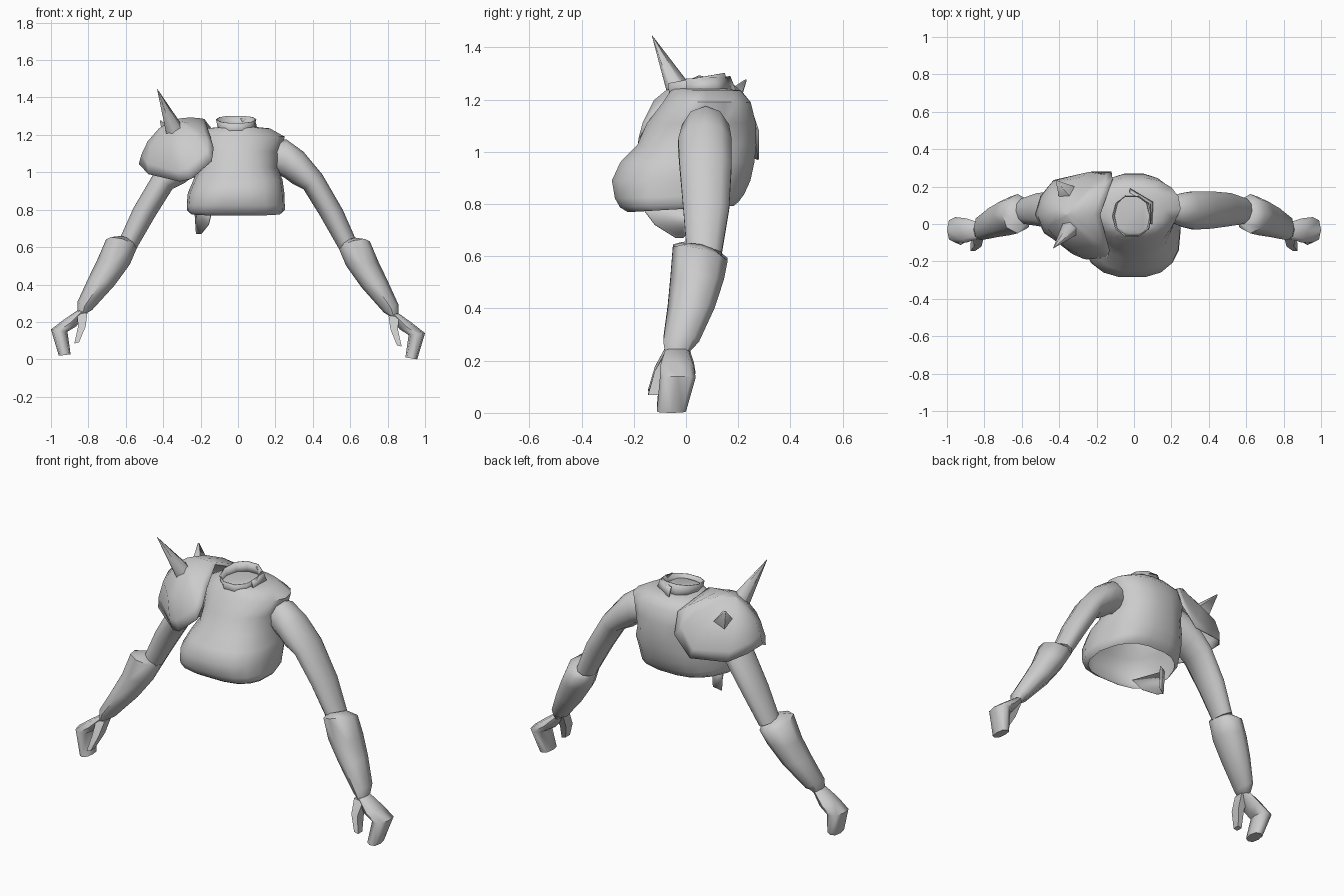
import bpy, bmesh, math
from mathutils import Vector

if "Cube" in bpy.data.objects:
    bpy.data.objects.remove(bpy.data.objects["Cube"])

grey = bpy.data.materials.new("plain grey")
grey.diffuse_color = (0.6, 0.6, 0.6, 1)
grey.use_nodes = True
grey.node_tree.nodes["Principled BSDF"].inputs["Base Color"].default_value = grey.diffuse_color


def make(name, verts, faces, angle=58, thick=0):
    """Mesh object with outward normals, smooth shading and optional thickness."""
    me = bpy.data.meshes.new(name)
    me.from_pydata([tuple(v) for v in verts], [], faces)
    bm = bmesh.new()
    bm.from_mesh(me)
    bmesh.ops.remove_doubles(bm, verts=bm.verts, dist=1e-5)
    bmesh.ops.recalc_face_normals(bm, faces=bm.faces)
    bm.to_mesh(me)
    bm.free()
    me.materials.append(grey)
    ob = bpy.data.objects.new(name, me)
    bpy.context.collection.objects.link(ob)
    bpy.ops.object.select_all(action='DESELECT')
    ob.select_set(True)
    bpy.context.view_layer.objects.active = ob
    bpy.ops.object.shade_smooth_by_angle(angle=math.radians(angle))
    if thick:
        mod = ob.modifiers.new("thickness", 'SOLIDIFY')
        mod.thickness = thick
    return ob


def loft(name, rings, cap_start=True, cap_end=True, **kw):
    """Skin a list of equal-length rings."""
    n = len(rings[0])
    verts = [v for r in rings for v in r]
    faces = [(k * n + i, k * n + (i + 1) % n, (k + 1) * n + (i + 1) % n, (k + 1) * n + i)
             for k in range(len(rings) - 1) for i in range(n)]
    if cap_start:
        faces.append(tuple(range(n)))
    if cap_end:
        faces.append(tuple(range(len(verts) - n, len(verts))))
    return make(name, verts, faces, **kw)


def spow(v, e):
    return math.copysign(abs(v) ** e, v)


def flat_ring(z, hx, y0, y1, tilt=0.0, back=0.0, e=0.75, n=18, cx=0.0):
    """Rounded-box ring, tilted upward to the back; back > 0 narrows the front half."""
    out = []
    for i in range(n):
        a = 2 * math.pi * i / n
        s = spow(math.sin(a), e)
        y = (y0 + y1) / 2 + (y1 - y0) / 2 * s
        out.append((cx + hx * spow(math.cos(a), e) * (1 + min(0, back * s)), y, z + tilt * y))
    return out


def limb_rings(sections, side, n, e=1.0):
    """Rings from (outer x, z, inner x, z, y front, y back, optional z slope along y)."""
    rings = []
    for ox, oz, ix, iz, y0, y1, *slope in sections:
        ring = []
        for i in range(n):
            a = 2 * math.pi * (i + 0.5 * (n == 4)) / n
            k = math.sqrt(2) if n == 4 else 1
            c, s = k * spow(math.cos(a), e), k * spow(math.sin(a), e)
            x = (ox + ix) / 2 + (ox - ix) / 2 * c
            z = (oz + iz) / 2 + (oz - iz) / 2 * c
            dy = (y1 - y0) / 2 * s
            z += dy * (slope[0] if slope else 0)
            # the left arm is raised slightly towards the hand
            lift = 0.02 * max(0, x - 0.3) / 0.7 if side < 0 else 0
            ring.append((side * x, (y0 + y1) / 2 + dy, z + lift))
        rings.append(ring)
    return rings


# Torso: open at the waist, bulging belly in front, hunched back, narrow chest
loft("torso", [
    flat_ring(0.782, 0.245, -0.225, 0.185, 0.06, -0.2, 0.7, cx=-0.012),
    flat_ring(0.80, 0.262, -0.255, 0.205, 0.05, -0.18, 0.65, cx=-0.012),
    flat_ring(0.83, 0.262, -0.275, 0.225, 0.03, -0.17, 0.7, cx=-0.012),
    flat_ring(0.89, 0.258, -0.287, 0.25, 0, -0.14, cx=-0.01),
    flat_ring(0.96, 0.238, -0.255, 0.265, 0, 0, 0.8),
    flat_ring(1.025, 0.212, -0.19, 0.272, 0, 0.08, 0.8),
    flat_ring(1.11, 0.228, -0.152, 0.27, 0, 0.2, 0.85),
    flat_ring(1.19, 0.25, -0.09, 0.25, 0, 0.2, 0.85),
    flat_ring(1.235, 0.17, -0.06, 0.21, 0, 0.2, 0.85),
    flat_ring(1.243, 0.085, -0.05, 0.15),
], cap_start=False)

# Collar: short flared tube, higher at the back
loft("collar", [
    flat_ring(1.205, 0.092, -0.07, 0.16, 0.1, 0, 0.9, 10, cx=-0.01),
    flat_ring(1.275, 0.108, -0.072, 0.155, 0.18, 0, 0.9, 10, cx=-0.01),
], cap_start=False, cap_end=False, thick=0.005)

# Tag hanging from the rear of the collar
make("collar_tag", [(0.09, 0.0, 1.28), (0.09, 0.11, 1.285), (-0.02, 0.17, 1.29),
                    (0.1, 0.0, 1.23), (0.105, 0.12, 1.23), (-0.02, 0.19, 1.24)],
     [(0, 1, 4, 3), (1, 2, 5, 4)], thick=0.006)

# Waist flap, folded at its outer corner
make("waist_flap", [(-0.14, -0.18, 0.80), (-0.16, -0.12, 0.72), (-0.20, -0.04, 0.67),
                    (-0.225, -0.01, 0.67), (-0.235, -0.01, 0.82),
                    (-0.18, 0.01, 0.69), (-0.18, 0.02, 0.82)],
     [(0, 1, 2, 3, 4), (4, 3, 5, 6)], angle=30, thick=0.006)

# Arms, hands and thumbs
upper = [(0.19, 1.17, 0.19, 1.0, 0.01, 0.15), (0.26, 1.175, 0.25, 0.97, -0.02, 0.17),
         (0.35, 1.11, 0.29, 0.94, -0.035, 0.18), (0.45, 0.99, 0.35, 0.91, -0.03, 0.18),
         (0.56, 0.80, 0.44, 0.765, -0.015, 0.17), (0.635, 0.63, 0.54, 0.59, 0.0, 0.14)]
fore = [(0.64, 0.645, 0.55, 0.61, 0.0, 0.12, -0.25), (0.705, 0.63, 0.54, 0.59, -0.05, 0.16, -0.25),
        (0.752, 0.52, 0.578, 0.50, -0.06, 0.145), (0.80, 0.42, 0.66, 0.385, -0.07, 0.11),
        (0.857, 0.295, 0.78, 0.25, -0.087, 0.05), (0.858, 0.225, 0.805, 0.235, -0.08, 0.01)]
palm = [(0.86, 0.245, 0.81, 0.235, -0.08, 0.01), (0.93, 0.195, 0.865, 0.16, -0.10, 0.03),
        (1.0, 0.14, 0.912, 0.13, -0.10, 0.037), (0.958, 0.0, 0.895, 0.01, -0.112, 0.0)]
thumb = [(0.86, 0.225, 0.805, 0.235, -0.08, -0.02), (0.855, 0.16, 0.815, 0.16, -0.12, -0.06),
         (0.875, 0.068, 0.85, 0.075, -0.145, -0.105)]
for side, tag in ((1, "right"), (-1, "left")):
    loft(tag + "_upper_arm", limb_rings(upper, side, 10))
    loft(tag + "_forearm", limb_rings(fore, side, 8))
    loft(tag + "_hand", limb_rings(palm, side, 8, 0.8))
    loft(tag + "_thumb", limb_rings(thumb, side, 4), angle=30)

# Shoulder guard: domed shell spread from its rim to an apex
rim = [Vector(p) for p in (
    (-0.18, 0.05, 1.285), (-0.15, -0.07, 1.20), (-0.13, -0.14, 1.13), (-0.14, -0.18, 1.06),
    (-0.25, -0.19, 0.965), (-0.31, -0.16, 0.95), (-0.48, -0.05, 0.99), (-0.53, 0.05, 1.045),
    (-0.50, 0.15, 1.02), (-0.43, 0.235, 0.985), (-0.22, 0.28, 0.97), (-0.12, 0.28, 1.08),
    (-0.115, 0.24, 1.20))]
centre, apex = Vector((-0.28, 0.05, 1.05)), Vector((-0.36, 0.05, 1.275))
rings = []
for t in (0, 0.2, 0.45, 0.72, 0.999):
    ring = []
    for p in rim:
        a, b = p - centre, apex - centre
        length = a.length + (b.length - a.length) * t
        arc = centre + a.lerp(b, t).normalized() * length
        ring.append(p.lerp(apex, t).lerp(arc, 0.75))
    rings.append(ring)
loft("shoulder_guard", rings, cap_start=False, thick=0.006)


def spike(name, base, tip, r0, r1, n):
    """Tapered spike between two points."""
    base, tip = Vector(base), Vector(tip)
    q = (tip - base).to_track_quat('Z', 'Y')
    loft(name, [[c + q @ Vector((r * math.cos(2 * math.pi * i / n),
                                 r * math.sin(2 * math.pi * i / n), 0)) for i in range(n)]
                for c, r in ((base, r0), (tip, r1))], angle=75)


# Large front spike and small rear spike on the guard
spike("front_spike", (-0.325, -0.005, 1.19), (-0.432, -0.13, 1.445), 0.058, 0.001, 6)
spike("rear_spike", (-0.345, 0.15, 1.16), (-0.415, 0.23, 1.275), 0.065, 0.004, 4)
